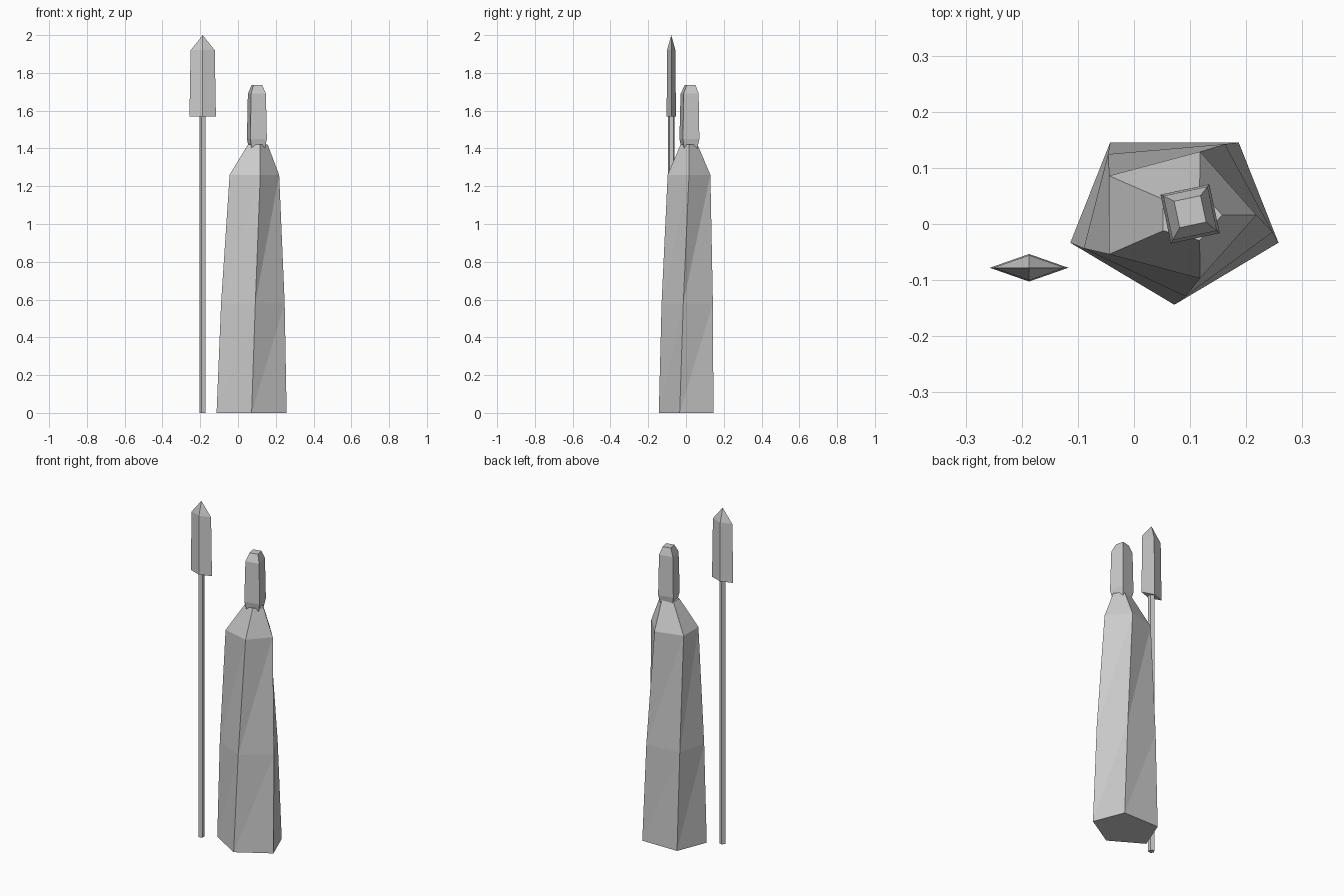
import bpy, bmesh
from math import cos, sin, radians

cube = bpy.data.objects.get("Cube")
if cube:
    bpy.data.objects.remove(cube, do_unlink=True)

# One plain grey for every part
grey = bpy.data.materials.new("stone_grey")
grey.use_nodes = True
grey.diffuse_color = (0.6, 0.6, 0.6, 1)
bsdf = next(n for n in grey.node_tree.nodes if n.type == "BSDF_PRINCIPLED")
bsdf.inputs["Base Color"].default_value = (0.6, 0.6, 0.6, 1)


def loft(name, sides, rings, flat=1.0, apex=None):
    """Join rings of (x, y, z, radius, turn) with flat triangles; cap or point the top."""
    bm = bmesh.new()
    loops = []
    for x, y, z, r, turn in rings:
        angles = [radians(turn + 360 * i / sides) for i in range(sides)]
        loops.append([bm.verts.new((x + r * cos(a), y + flat * r * sin(a), z)) for a in angles])
    for low, high in zip(loops, loops[1:]):
        for i in range(sides):
            j = (i + 1) % sides
            bm.faces.new((low[i], low[j], high[j]))
            bm.faces.new((low[i], high[j], high[i]))
    bm.faces.new(loops[0][::-1])
    if apex:
        tip = bm.verts.new(apex)
        for i in range(sides):
            bm.faces.new((loops[-1][i], loops[-1][(i + 1) % sides], tip))
    else:
        bm.faces.new(loops[-1])
    mesh = bpy.data.meshes.new(name)
    bm.to_mesh(mesh)
    bm.free()
    mesh.materials.append(grey)
    obj = bpy.data.objects.new(name, mesh)
    bpy.context.collection.objects.link(obj)
    return obj


# Five-sided robe, twisting as it narrows to the shoulders and neck
loft("robe", 5, [
    (0.072, 0.016, 0.0, 0.195, -18),
    (0.073, 0.016, 0.58, 0.178, -12),
    (0.073, 0.016, 1.26, 0.145, 0),
    (0.099, 0.016, 1.42, 0.058, 0),
], flat=0.82)

# Four-sided head with bevelled chin and crown
loft("head", 4, [
    (0.10, 0.018, 1.40, 0.050, 57),
    (0.10, 0.018, 1.45, 0.063, 57),
    (0.10, 0.019, 1.69, 0.057, 57),
    (0.10, 0.022, 1.735, 0.034, 57),
])

# Spear standing beside the figure
SX, SY = -0.187, -0.078
loft("spear_shaft", 5, [
    (SX, SY, 0.0, 0.018, 180),
    (SX, SY, 1.58, 0.018, 180),
])
loft("spear_blade", 4, [
    (SX, SY, 1.57, 0.070, 0),
    (SX, SY, 1.92, 0.064, 0),
], flat=0.35, apex=(SX, SY, 2.0))
